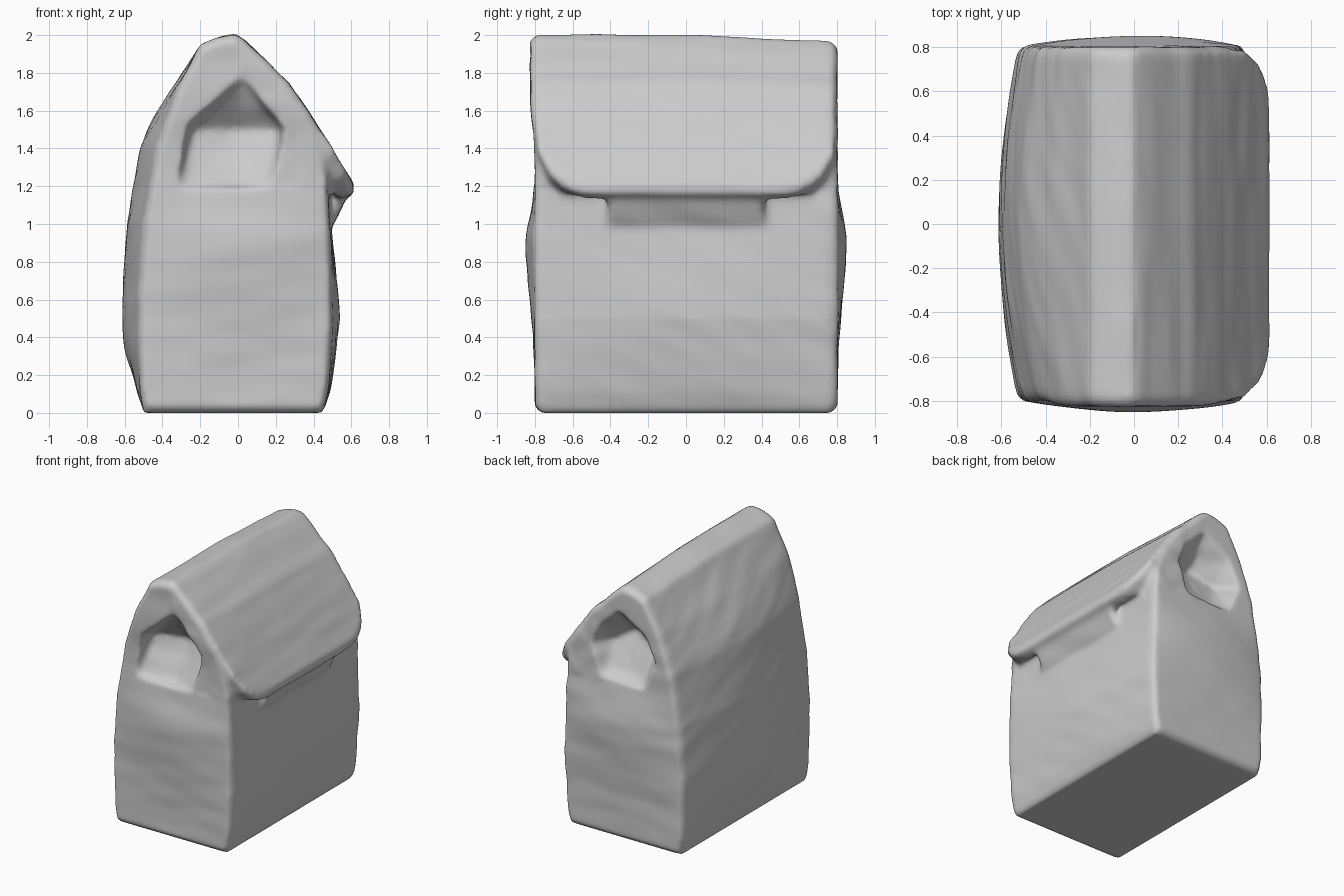
import bpy, bmesh, math
from mathutils import Vector, noise

cube = bpy.data.objects.get("Cube")
if cube:
    bpy.data.objects.remove(cube, do_unlink=True)

paper = bpy.data.materials.new("plain grey")
paper.use_nodes = True
GREY = (0.6, 0.6, 0.6, 1)
paper.diffuse_color = GREY
paper.node_tree.nodes["Principled BSDF"].inputs["Base Color"].default_value = GREY


def finish(bm, name):
    bmesh.ops.recalc_face_normals(bm, faces=bm.faces)
    mesh = bpy.data.meshes.new(name)
    bm.to_mesh(mesh)
    bm.free()
    mesh.materials.append(paper)
    ob = bpy.data.objects.new(name, mesh)
    bpy.context.collection.objects.link(ob)
    return ob


def loft(name, section, stations):
    """Skin closed x-z sections placed at successive y stations."""
    bm = bmesh.new()
    rings = [[bm.verts.new((x, y, z)) for x, z in section(y)] for y in stations]
    n = len(rings[0])
    for a, b in zip(rings, rings[1:]):
        for i in range(n):
            j = (i + 1) % n
            bm.faces.new((a[i], a[j], b[j], b[i]))
    bm.faces.new(rings[0])
    bm.faces.new(rings[-1])
    return finish(bm, name)


def hull(name, points):
    bm = bmesh.new()
    for p in points:
        bm.verts.new(p)
    bmesh.ops.convex_hull(bm, input=bm.verts)
    return finish(bm, name)


def smooth(t):
    t = min(1, max(0, t))
    return t * t * (3 - 2 * t)


# Main body: flat base, leaning back wall and pitched top, rounded at both ends
BODY = [(-0.5, 0), (-0.52, 0.1), (-0.525, 0.6), (-0.5, 1.0), (-0.43, 1.4),
        (-0.33, 1.7), (-0.2, 1.95), (-0.1, 1.99), (-0.01, 2.005), (0.04, 1.97),
        (0.26, 1.74), (0.42, 1.48), (0.47, 1.3), (0.49, 1.0), (0.5, 0.5),
        (0.475, 0.1), (0.45, 0)]


def body_section(y):
    inset = 0.03 * max(0, (abs(y) - 0.76) / 0.04) ** 2
    return [(x * (1 - inset), 1 + (z - 1) * (1 - inset)) for x, z in BODY]


body = loft("paper_bag", body_section, (-0.8, -0.785, -0.76, 0.76, 0.785, 0.8))


# Folded flap with a blunt lip and rounded lower corners
def flap_section(y):
    z = 1.18 + 0.19 * max(0, (abs(y) - 0.4) / 0.38) ** 4
    x = 0.455 + (1.47 - z) * 0.54
    return [(-0.01, 2.005), (0.04, 1.97), (0.27, 1.745), (0.37, 1.6), (0.455, 1.47),
            (x, z + 0.03), (x + 0.005, z - 0.02), (x - 0.08, z - 0.05),
            (0.34, 1.44), (0.18, 1.7), (-0.01, 1.9)]


flap = loft("flap", flap_section, [-0.785 + 1.57 * i / 24 for i in range(25)])

# Short tongue tucked under the middle of the flap
tongue = loft("tongue", lambda y: [(0.59, 1.18), (0.51, 1.01), (0.42, 1.01), (0.42, 1.25)],
              (-0.41, 0.41))

# Folded-in gable pockets: (x, z) rim, then (x, depth, z) of the inner corners
FRONT_RIM = [(0.02, 1.78), (0.25, 1.5), (0.17, 1.19), (-0.32, 1.19), (-0.27, 1.52)]
FRONT_INNER = [(-0.23, 0.65, 1.5), (0.0, 0.6, 1.5), (0.22, 0.67, 1.5),
               (-0.26, 0.77, 1.2), (0.0, 0.75, 1.2), (0.12, 0.78, 1.2)]
BACK_RIM = [(0.02, 1.81), (0.2, 1.64), (0.25, 1.48), (0.17, 1.24),
            (-0.2, 1.22), (-0.3, 1.46), (-0.2, 1.67)]
BACK_INNER = [(-0.18, 0.64, 1.48), (0.0, 0.58, 1.58), (0.16, 0.64, 1.48),
              (-0.1, 0.72, 1.28), (0.1, 0.72, 1.28)]
pockets = []
for side, rim, inner in ((-1, FRONT_RIM, FRONT_INNER), (1, BACK_RIM, BACK_INNER)):
    pts = [(x, side * y, z) for x, z in rim for y in (0.8, 0.95)]
    pts += [(x, side * y, z) for x, y, z in inner]
    pockets.append(hull("pocket_cutter", pts))

# Combine the parts and soften every fold
helpers = [(flap, 'UNION'), (tongue, 'UNION')] + [(p, 'DIFFERENCE') for p in pockets]
for tool, operation in helpers:
    tool.hide_render = True
    mod = body.modifiers.new("combine", 'BOOLEAN')
    mod.operation = operation
    mod.solver = 'EXACT'
    mod.object = tool
remesh = body.modifiers.new("even_surface", 'REMESH')
remesh.mode = 'VOXEL'
remesh.voxel_size = 0.02
soften = body.modifiers.new("soften", 'SMOOTH')
soften.factor = 0.5
soften.iterations = 9

graph = bpy.context.evaluated_depsgraph_get()
baked = bpy.data.meshes.new_from_object(body.evaluated_get(graph))
body.modifiers.clear()
body.data = baked
for tool, _ in helpers:
    bpy.data.objects.remove(tool, do_unlink=True)

# Stuffed bulges and soft creases
normals = [v.normal.copy() for v in baked.vertices]
for v, normal in zip(baked.vertices, normals):
    x, y, z = v.co
    belly = max(0, math.cos(y / 0.8 * math.pi / 2))
    if x < 0:
        rise = smooth(z / 0.45) * smooth((2 - z) / 0.6)
        v.co.x -= 0.09 * belly * rise * min(1, -x / 0.4)
    elif z < 1:
        v.co.x += 0.035 * belly * math.sin(math.pi * max(z, 0)) * x / 0.5
    middle = max(0, 1 - (x / 0.5) ** 2)
    width = 0.2 if z > 0.9 else 0.4
    v.co.y += 0.05 * (y / 0.8) * math.exp(-((z - 0.9) / width) ** 2) * middle
    if y < 0:
        v.co.y += 0.025 * (y / 0.8) * smooth((z - 1.35) / 0.3)
    v.co.z -= 0.045 * max(0, y) * max(0, z - 1)
    if x > 0 and z > 1.2:
        sample = Vector((x * 9, y * 2.5, z * 9))
    else:
        sample = Vector((x * 3, y * 3, (z + 0.4 * y) * 8))
    v.co += normal * 0.006 * smooth(z / 0.1) * noise.noise(sample)

# Rest on the ground and centre
lo = [min(v.co[i] for v in baked.vertices) for i in range(3)]
hi = [max(v.co[i] for v in baked.vertices) for i in range(3)]
shift = Vector(((lo[0] + hi[0]) / 2, (lo[1] + hi[1]) / 2, lo[2]))
for v in baked.vertices:
    v.co -= shift

for poly in baked.polygons:
    poly.use_smooth = True
